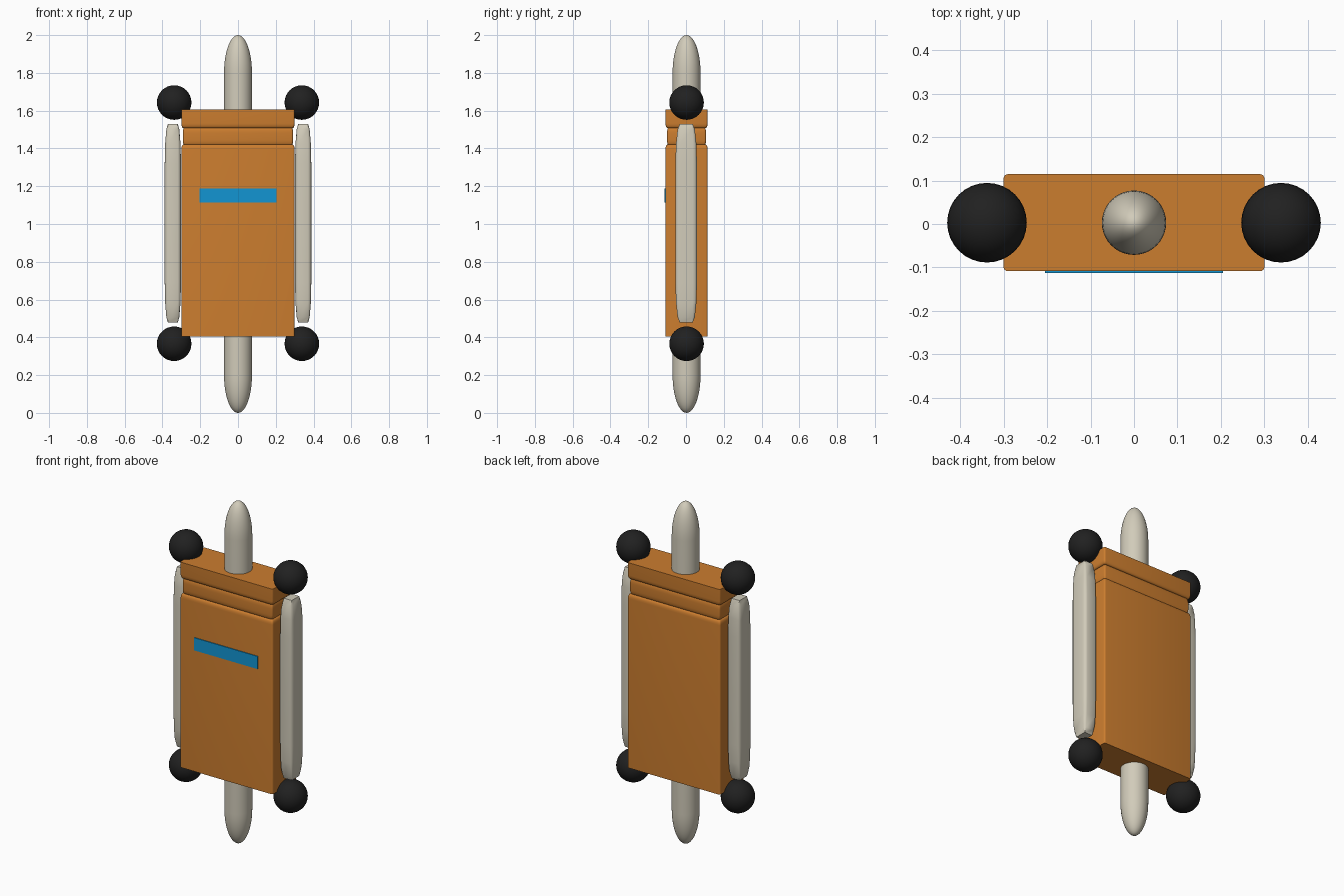
import bpy
import bmesh
from math import sin, cos, pi, radians
from mathutils import Matrix, Vector

cube = bpy.data.objects.get("Cube")
if cube:
    bpy.data.objects.remove(cube, do_unlink=True)

MID_Y = 0.003


def material(name, rgb):
    mat = bpy.data.materials.new(name)
    mat.use_nodes = True
    color = (*rgb, 1)
    mat.diffuse_color = color
    mat.node_tree.nodes["Principled BSDF"].inputs["Base Color"].default_value = color
    return mat


orange = material("orange", (0.6, 0.205, 0.028))
cream = material("cream", (0.64, 0.60, 0.49))
black = material("black", (0.015, 0.015, 0.015))
blue = material("blue", (0.006, 0.3, 0.65))


def finish(name, bm, mat, angle=40):
    bmesh.ops.recalc_face_normals(bm, faces=bm.faces)
    mesh = bpy.data.meshes.new(name)
    bm.to_mesh(mesh)
    bm.free()
    mesh.materials.append(mat)
    obj = bpy.data.objects.new(name, mesh)
    bpy.context.collection.objects.link(obj)
    bpy.ops.object.select_all(action="DESELECT")
    obj.select_set(True)
    bpy.context.view_layer.objects.active = obj
    bpy.ops.object.shade_smooth_by_angle(angle=radians(angle))
    return obj


def loft(bm, rings):
    """Skin closed rings of points and cap both ends."""
    loops = [[bm.verts.new(p) for p in ring] for ring in rings]
    n = len(loops[0])
    for a, b in zip(loops, loops[1:]):
        for i in range(n):
            j = (i + 1) % n
            bm.faces.new((a[i], a[j], b[j], b[i]))
    bm.faces.new(loops[0])
    bm.faces.new(loops[-1])


def rounded_rect(hx, hy, r, z, steps=4):
    ring = []
    for k, (sx, sy) in enumerate([(1, 1), (-1, 1), (-1, -1), (1, -1)]):
        for s in range(steps + 1):
            a = (k + s / steps) * pi / 2
            ring.append((sx * (hx - r) + r * cos(a),
                         MID_Y + sy * (hy - r) + r * sin(a), z))
    return ring


# Case blocks: z range, inset, and rounding height at bottom and top
def case_block(name, z0, z1, inset, low, high, depth=0.01):
    levels = []
    for s in range(5):
        a = s / 4 * pi / 2
        levels.append((z0 + low * (1 - cos(a)), depth * (1 - sin(a)) if low else 0))
    for s in range(5):
        a = s / 4 * pi / 2
        levels.append((z1 - high * (1 - sin(a)), depth * (1 - cos(a)) if high else 0))
    if not low:
        levels = levels[4:]
    if not high:
        levels = levels[:-4]
    bm = bmesh.new()
    loft(bm, [rounded_rect(0.3 - inset - d, 0.1115 - inset - d, 0.01, z)
              for z, d in levels])
    finish(name, bm, orange)


case_block("main_case", 0.405, 1.42, 0, 0, 0.025)
case_block("case_band", 1.415, 1.512, 0.008, 0.03, 0.03)
case_block("case_cap", 1.508, 1.605, 0, 0.025, 0)

# Central rod with long elliptical tips
RADIUS, TIP, SIDES = 0.074, 0.2, 40
profile = []
for s in range(1, 13):
    a = s / 12 * pi / 2
    profile.append((RADIUS * sin(a), TIP * (1 - cos(a))))
profile += [(r, 2 - z) for r, z in reversed(profile)]
bm = bmesh.new()
loft(bm, [[(r * cos(2 * pi * i / SIDES), MID_Y + r * sin(2 * pi * i / SIDES), z)
           for i in range(SIDES)] for r, z in profile])
# Draw the end caps out to points
for z_end, flat in ((0, min), (2, max)):
    cap = flat(bm.faces, key=lambda f: f.calc_center_median().z)
    poked = bmesh.ops.poke(bm, faces=[cap])
    poked["verts"][0].co.z = z_end
finish("central_rod", bm, cream, 60)

# Side rails and corner balls, on both sides
for side, sx in (("left", 1), ("right", -1)):
    bm = bmesh.new()
    bmesh.ops.create_cube(bm, size=1)
    bmesh.ops.bevel(bm, geom=bm.edges[:], offset=0.2, segments=3,
                    profile=0.5, affect="EDGES")
    bmesh.ops.transform(bm, verts=bm.verts, matrix=Matrix.Translation(
        (sx * 0.345, 0.001, 1.004)) @ Matrix.Diagonal((0.086, 0.114, 1.052, 1)))
    finish(side + "_rail", bm, cream, 35)

    for level, z in (("upper", 1.643), ("lower", 0.366)):
        bm = bmesh.new()
        bmesh.ops.create_uvsphere(bm, u_segments=32, v_segments=16, radius=0.0915)
        bmesh.ops.translate(bm, verts=bm.verts, vec=Vector((sx * 0.338, MID_Y, z)))
        finish(f"{level}_{side}_ball", bm, black)

# Thin stripe on the front
bm = bmesh.new()
bmesh.ops.create_cube(bm, size=1)
bmesh.ops.transform(bm, verts=bm.verts, matrix=Matrix.Translation(
    (0, -0.1095, 1.152)) @ Matrix.Diagonal((0.41, 0.007, 0.074, 1)))
finish("front_stripe", bm, blue)
